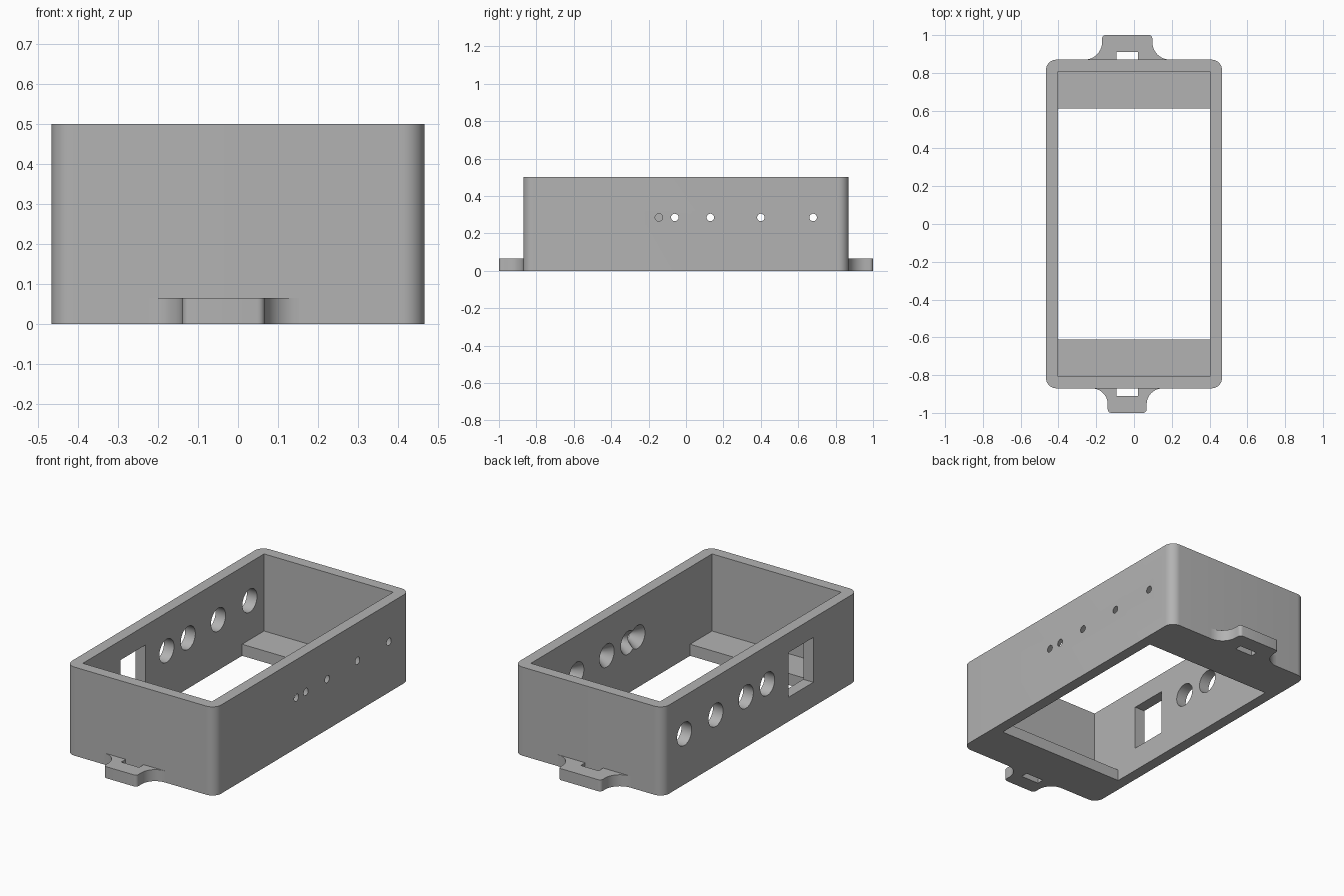
import bpy, bmesh
from math import pi, sin, cos, radians

if "Cube" in bpy.data.objects:
    bpy.data.objects.remove(bpy.data.objects["Cube"])

# Overall sizes
HX, HY, HEIGHT = 0.466, 0.87, 0.5       # outer half sizes and height
IX, IY = 0.403, 0.808                   # inner half sizes
BASE = 0.065                            # thickness of floor ledges and tabs
HOLE_Z = 0.285

grey = bpy.data.materials.new("plain_grey")
grey.use_nodes = True
grey.diffuse_color = (0.45, 0.45, 0.45, 1)
grey.node_tree.nodes["Principled BSDF"].inputs["Base Color"].default_value = (0.45, 0.45, 0.45, 1)


def arc(cx, cy, rx, ry, start, end, steps=10):
    """Points along an elliptical arc, angles in degrees."""
    angles = [radians(start + (end - start) * i / steps) for i in range(steps + 1)]
    return [(cx + rx * cos(a), cy + ry * sin(a)) for a in angles]


def prism(name, outline, height):
    """Extrude a flat outline upwards from the ground."""
    bm = bmesh.new()
    face = bm.faces.new([bm.verts.new((x, y, 0)) for x, y in outline])
    top = bmesh.ops.extrude_face_region(bm, geom=[face])["geom"]
    bmesh.ops.translate(bm, vec=(0, 0, height),
                        verts=[v for v in top if isinstance(v, bmesh.types.BMVert)])
    bmesh.ops.recalc_face_normals(bm, faces=bm.faces)
    mesh = bpy.data.meshes.new(name)
    bm.to_mesh(mesh)
    bm.free()
    mesh.materials.append(grey)
    obj = bpy.data.objects.new(name, mesh)
    bpy.context.collection.objects.link(obj)
    return obj


def activate(obj):
    bpy.ops.object.select_all(action='DESELECT')
    obj.select_set(True)
    bpy.context.view_layer.objects.active = obj


def cut(target, cutter):
    """Subtract the cutter from the target, then discard it."""
    cutter.hide_render = True
    mod = target.modifiers.new("cut", 'BOOLEAN')
    mod.operation, mod.solver, mod.object = 'DIFFERENCE', 'EXACT', cutter
    activate(target)
    bpy.ops.object.modifier_apply(modifier=mod.name)
    bpy.data.objects.remove(cutter)


def box(x0, x1, y0, y1, z0, z1):
    bpy.ops.mesh.primitive_cube_add(size=1, location=((x0 + x1) / 2, (y0 + y1) / 2, (z0 + z1) / 2))
    obj = bpy.context.object
    obj.scale = (x1 - x0, y1 - y0, z1 - z0)
    bpy.ops.object.transform_apply(location=False, rotation=False, scale=True)
    return obj


def side_cone(x, y, r_inner, r_outer, depth):
    """Round cutter lying along x."""
    bpy.ops.mesh.primitive_cone_add(vertices=40, radius1=r_inner, radius2=r_outer, depth=depth,
                                    location=(x, y, HOLE_Z), rotation=(0, pi / 2, 0))
    return bpy.context.object


# Case: rounded block, hollowed out, leaving a floor ledge at each end
R = 0.055
outline = []
for sx, sy, start in ((1, 1, 0), (-1, 1, 90), (-1, -1, 180), (1, -1, 270)):
    outline += arc(sx * (HX - R), sy * (HY - R), R, R, start, start + 90)
case = prism("case", outline, HEIGHT)
cut(case, box(-IX, IX, -IY, IY, BASE, HEIGHT + 0.1))
cut(case, box(-IX, IX, -0.612, 0.612, -0.1, BASE + 0.1))

# Rectangular port and round holes in the -x wall
mid, wall = (HX + IX) / 2, HX - IX
cut(case, box(-HX - 0.05, -IX + 0.05, -0.47, -0.25, 0.137, 0.39))
round_holes = (-0.06, 0.13, 0.40, 0.68)
for y in round_holes:
    cut(case, side_cone(-mid, y, 0.065, 0.065, wall + 0.04))

# Countersunk holes in the +x wall, wide on the inside
extra = 0.01
grow = (0.065 - 0.02) / wall * extra
for y in (-0.145,) + round_holes:
    cut(case, side_cone(mid, y, 0.065 + grow, 0.02 - grow, wall + 2 * extra))


def tab(name, side, half, flare):
    """Mounting tab with flared roots and a strap slot against the wall."""
    cx, r, reach = -0.036, 0.018, 1 - HY
    slot, slot_depth = 0.056, 0.04
    right = [(slot, slot_depth), (slot, 0)]
    right += arc(half + flare, flare, flare, flare, 270, 180)
    right += arc(half - r, reach - r, r, r, 0, 90, 5)
    left = [(-x, y) for x, y in reversed(right)]
    return prism(name, [(cx + x, side * (HY + y)) for x, y in right + left], BASE)


parts = [case, tab("front_tab", -1, 0.103, 0.085), tab("back_tab", 1, 0.133, 0.093)]

# Smooth curves, sharp edges
for obj in parts:
    activate(obj)
    bpy.ops.object.shade_smooth_by_angle(angle=radians(30))
    while len(obj.data.materials) > 1:
        obj.data.materials.pop()
    for poly in obj.data.polygons:
        poly.material_index = 0
